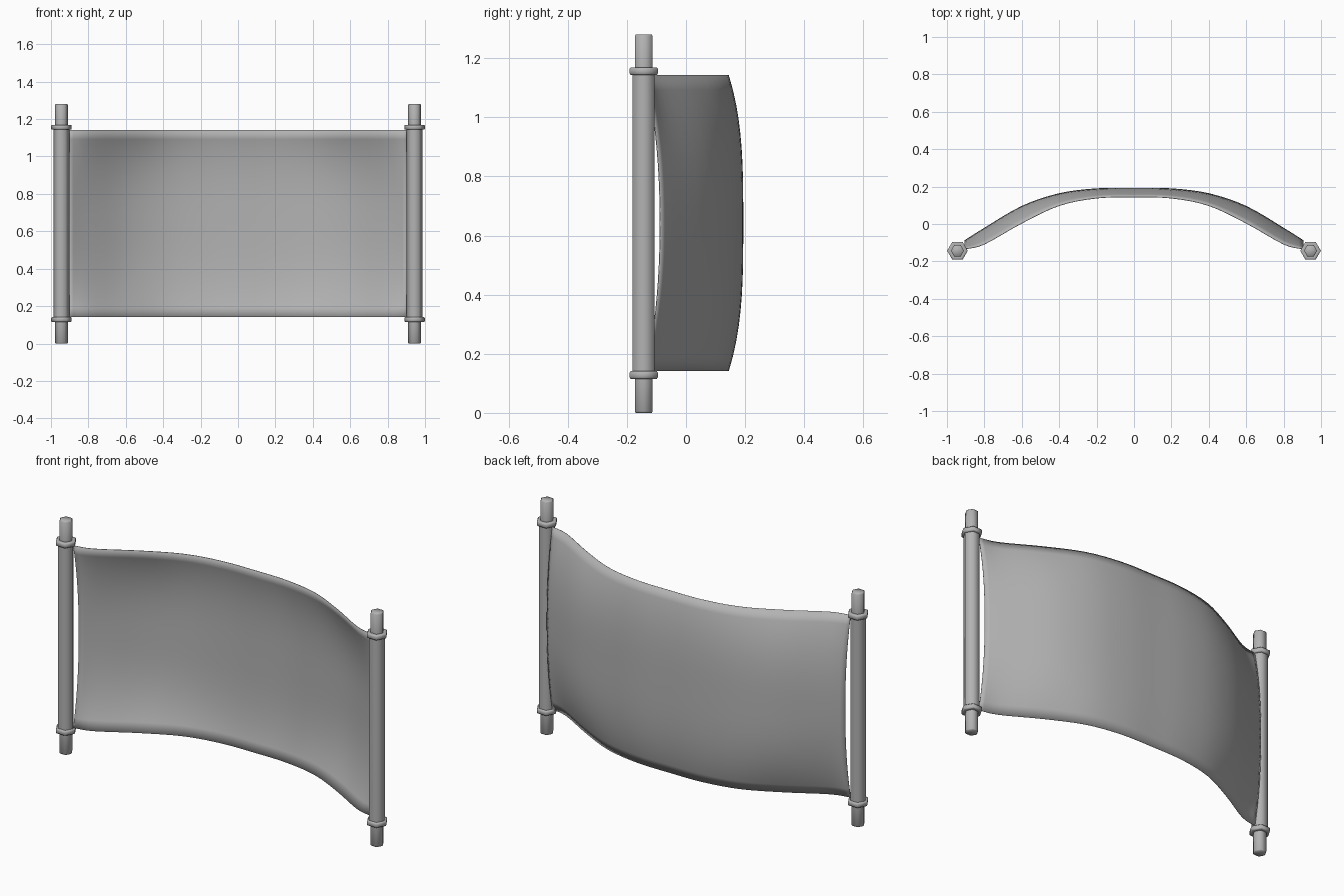
import bpy
import math

if "Cube" in bpy.data.objects:
    bpy.data.objects.remove(bpy.data.objects["Cube"], do_unlink=True)

POLE_X, POLE_Y = 0.944, -0.143
MID_Z, HALF_H = 0.642, 0.5


def material(name, value):
    mat = bpy.data.materials.new(name)
    mat.use_nodes = True
    color = (value, value, value, 1)
    mat.diffuse_color = color
    mat.node_tree.nodes["Principled BSDF"].inputs["Base Color"].default_value = color
    return mat


grey = material("plain grey", 0.45)


def mesh_object(name, verts, faces):
    mesh = bpy.data.meshes.new(name)
    mesh.from_pydata(verts, [], faces)
    mesh.materials.append(grey)
    obj = bpy.data.objects.new(name, mesh)
    bpy.context.collection.objects.link(obj)
    return obj


def shade(obj, degrees):
    bpy.ops.object.select_all(action='DESELECT')
    obj.select_set(True)
    bpy.context.view_layer.objects.active = obj
    bpy.ops.object.shade_smooth_by_angle(angle=math.radians(degrees))


def hex_lathe(name, x, profile):
    """Six-sided turned part from (radius, height) pairs, bottom to top."""
    n = 6
    verts = [(x + r * math.cos(math.tau * i / n), POLE_Y + r * math.sin(math.tau * i / n), z)
             for r, z in profile for i in range(n)]
    faces = [(k * n + i, k * n + (i + 1) % n, (k + 1) * n + (i + 1) % n, (k + 1) * n + i)
             for k in range(len(profile) - 1) for i in range(n)]
    faces.append(tuple(reversed(range(n))))
    faces.append(tuple(range(len(verts) - n, len(verts))))
    shade(mesh_object(name, verts, faces), 62)


def collar(name, x, z):
    hex_lathe(name, x, [(0.043, z - 0.013), (0.051, z - 0.013), (0.055, z - 0.008),
                        (0.055, z + 0.008), (0.051, z + 0.013), (0.043, z + 0.013)])


# Poles with narrow ends and a collar at each end of the cloth
for side, sign in (("left", 1), ("right", -1)):
    x = sign * POLE_X
    hex_lathe(side + "_pole", x, [(0.043, 0.128), (0.043, 1.155)])
    hex_lathe(side + "_pole_foot", x, [(0.031, 0), (0.035, 0.005), (0.035, 0.128)])
    hex_lathe(side + "_pole_tip", x, [(0.035, 1.155), (0.035, 1.275), (0.031, 1.28)])
    collar(side + "_lower_collar", x, 0.128)
    collar(side + "_upper_collar", x, 1.156)

# Cloth: x, depth along the middle, depth along the top and bottom hems
STATIONS = [(0, 0.192, 0.143), (0.2, 0.189, 0.138), (0.4, 0.163, 0.098), (0.6, 0.095, 0.004),
            (0.8, -0.022, -0.108), (0.905, -0.088, -0.135)]


def spline(points, steps):
    """Catmull-Rom points through the stations, mirrored at the centre."""
    first = (-points[1][0],) + points[1][1:]
    last = tuple(2 * b - a for a, b in zip(points[-2], points[-1]))
    p = [first] + points + [last]
    out = []
    for k in range(1, len(p) - 2):
        for s in range(steps):
            t = s / steps
            out.append(tuple(b + 0.5 * t * (c - a + t * (2 * a - 5 * b + 4 * c - d + t * (3 * (b - c) + d - a)))
                             for a, b, c, d in zip(*p[k - 1:k + 3])))
    return out + [points[-1]]


half = spline(STATIONS, 4)
columns = [(-x, m, h) for x, m, h in reversed(half[1:])] + half
rows = 20
verts = []
for j in range(rows + 1):
    t = 2 * j / rows - 1
    for x, mid, hem in columns:
        power = 3.2 - 1.3 * abs(x) ** 3
        verts.append((x, mid + (hem - mid) * abs(t) ** power, MID_Z + HALF_H * t))
w = len(columns)
faces = [(j * w + i, j * w + i + 1, (j + 1) * w + i + 1, (j + 1) * w + i)
         for j in range(rows) for i in range(w - 1)]
cloth = mesh_object("cloth_banner", verts, faces)
shade(cloth, 60)
thick = cloth.modifiers.new("thickness", 'SOLIDIFY')
thick.thickness = 0.003
thick.offset = 0

# Small ties joining the cloth corners to the poles
tie_z = [MID_Z - HALF_H, MID_Z - HALF_H + 0.03, MID_Z + HALF_H - 0.03, MID_Z + HALF_H]
for side, sign in (("left", 1), ("right", -1)):
    for label, low, high in (("lower", *tie_z[:2]), ("upper", *tie_z[2:])):
        mesh_object(side + "_" + label + "_tie",
                    [(sign * 0.9, -0.133, low), (sign * POLE_X, POLE_Y, low),
                     (sign * POLE_X, POLE_Y, high), (sign * 0.9, -0.133, high)], [(0, 1, 2, 3)])
